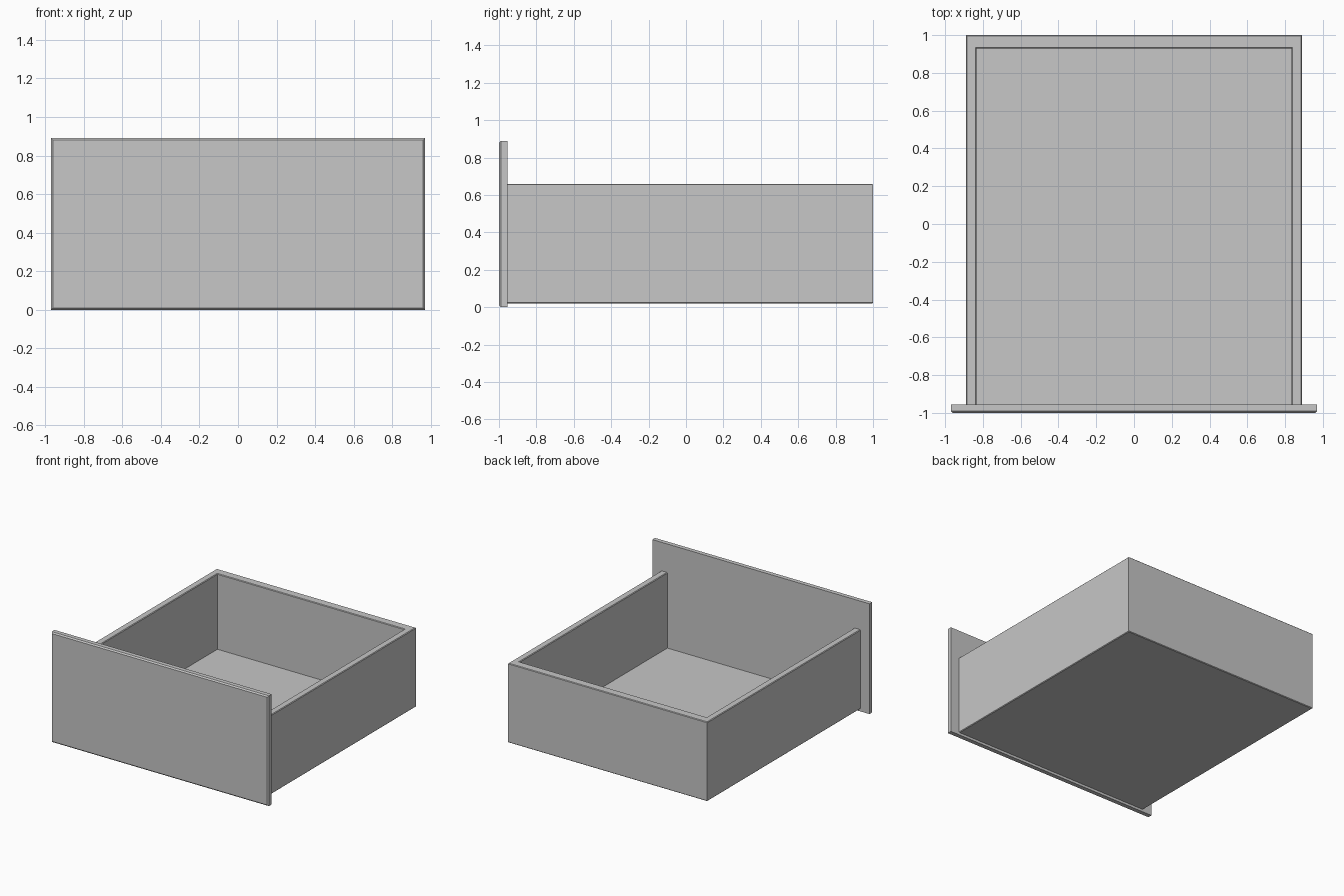
import bpy
import bmesh

cube = bpy.data.objects.get("Cube")
if cube:
    bpy.data.objects.remove(cube, do_unlink=True)

# Overall sizes
HALF_W, WALL, BACK_WALL = 0.89, 0.055, 0.07
BACK, FRONT, PANEL_BACK = 1.0, -1.0, -0.955
LOW, RIM, FLOOR = 0.02, 0.66, 0.05
PANEL_HALF_W, PANEL_TOP = 0.97, 0.89

grey = bpy.data.materials.new("plain grey")
grey.use_nodes = True
colour = (0.57, 0.57, 0.57, 1)
grey.diffuse_color = colour
grey.node_tree.nodes["Principled BSDF"].inputs["Base Color"].default_value = colour


def prism(name, outline, z0, z1, bevel_rule=None, width=0.005):
    """Extrude a plan outline upwards and chamfer the edges picked by a rule."""
    bm = bmesh.new()
    base = bm.faces.new([bm.verts.new((x, y, z0)) for x, y in outline])
    top = bmesh.ops.extrude_face_region(bm, geom=[base], use_keep_orig=True)["geom"]
    bmesh.ops.translate(bm, vec=(0, 0, z1 - z0),
                        verts=[v for v in top if isinstance(v, bmesh.types.BMVert)])
    bmesh.ops.recalc_face_normals(bm, faces=bm.faces)
    if bevel_rule:
        edges = [e for e in bm.edges if bevel_rule(*[v.co for v in e.verts])]
        bmesh.ops.bevel(bm, geom=edges, offset=width, offset_type='OFFSET',
                        segments=1, profile=0.5, affect='EDGES')
    mesh = bpy.data.meshes.new(name)
    bm.to_mesh(mesh)
    bm.free()
    mesh.materials.append(grey)
    obj = bpy.data.objects.new(name, mesh)
    bpy.context.collection.objects.link(obj)
    return obj


def rectangle(half_w, y0, y1):
    return [(-half_w, y0), (half_w, y0), (half_w, y1), (-half_w, y1)]


def near(a, b):
    return abs(a - b) < 1e-4


def wall_bevel(a, b):
    """Rim edges all round, and the outer bottom edges; none against the panel."""
    if not near(a.z, b.z) or (near(a.y, PANEL_BACK) and near(b.y, PANEL_BACK)):
        return False
    outer = near(a.y + b.y, 2 * BACK) or near(abs(a.x + b.x), 2 * HALF_W)
    return near(a.z, RIM) or outer


def panel_bevel(a, b):
    """The four edges around the front face."""
    return near(a.y, FRONT) and near(b.y, FRONT)


# U-shaped side and back walls
inner_w, inner_back = HALF_W - WALL, BACK - BACK_WALL
u_outline = [(-HALF_W, PANEL_BACK), (-inner_w, PANEL_BACK), (-inner_w, inner_back),
             (inner_w, inner_back), (inner_w, PANEL_BACK), (HALF_W, PANEL_BACK),
             (HALF_W, BACK), (-HALF_W, BACK)]
prism("drawer_walls", u_outline, LOW, RIM, wall_bevel)

# Bottom board between the walls
prism("drawer_floor", rectangle(inner_w, PANEL_BACK, inner_back), LOW, FLOOR)

# Overhanging front panel
prism("front_panel", rectangle(PANEL_HALF_W, FRONT, PANEL_BACK), 0, PANEL_TOP,
      panel_bevel, 0.01)
